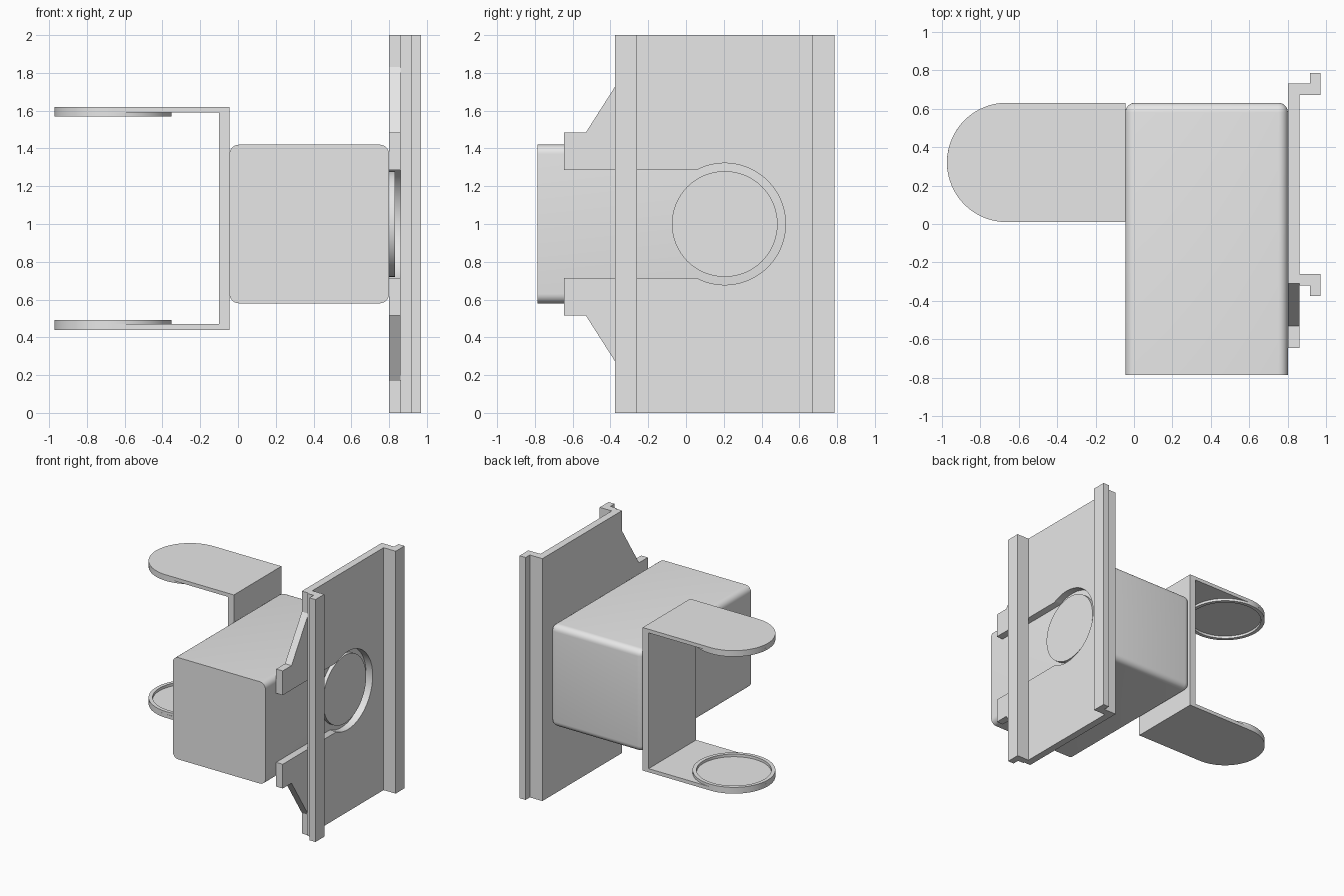
import bpy, bmesh
from math import cos, sin, radians, atan2, pi
from mathutils import Vector

cube = bpy.data.objects.get("Cube")
if cube:
    bpy.data.objects.remove(cube, do_unlink=True)

GREY = bpy.data.materials.new("plain grey")
GREY.use_nodes = True
GREY.diffuse_color = (0.8, 0.8, 0.8, 1)
GREY.node_tree.nodes["Principled BSDF"].inputs["Base Color"].default_value = (0.8, 0.8, 0.8, 1)


def finish(name, bm):
    bmesh.ops.recalc_face_normals(bm, faces=bm.faces)
    mesh = bpy.data.meshes.new(name)
    bm.to_mesh(mesh)
    bm.free()
    mesh.materials.append(GREY)
    obj = bpy.data.objects.new(name, mesh)
    bpy.context.collection.objects.link(obj)
    bpy.ops.object.select_all(action='DESELECT')
    obj.select_set(True)
    bpy.context.view_layer.objects.active = obj
    bpy.ops.object.shade_smooth_by_angle(angle=radians(30))
    return obj


def prism(name, outline, axis, start, end):
    """Extrude a flat outline along x (outline in y, z) or z (outline in x, y)."""
    place = (lambda a, b: (start, a, b)) if axis == 'x' else (lambda a, b: (a, b, start))
    step = Vector((end - start, 0, 0)) if axis == 'x' else Vector((0, 0, end - start))
    bm = bmesh.new()
    face = bm.faces.new([bm.verts.new(place(a, b)) for a, b in outline])
    made = bmesh.ops.extrude_face_region(bm, geom=[face], use_keep_orig=True)
    moved = [v for v in made["geom"] if isinstance(v, bmesh.types.BMVert)]
    bmesh.ops.translate(bm, verts=moved, vec=step)
    return finish(name, bm)


def arc(centre, radius, first, last, count):
    angles = [first + (last - first) * i / count for i in range(count + 1)]
    return [(centre[0] + radius * cos(a), centre[1] + radius * sin(a)) for a in angles]


def ring(name, centre, inner, outer, low, high, count=64):
    bm = bmesh.new()
    loops = []
    for r, z in ((inner, low), (outer, low), (outer, high), (inner, high)):
        loops.append([bm.verts.new((x, y, z)) for x, y in arc(centre, r, 0, 2 * pi, count)[:-1]])
    for k in range(4):
        a, b = loops[k], loops[(k + 1) % 4]
        for i in range(count):
            j = (i + 1) % count
            bm.faces.new((a[i], a[j], b[j], b[i]))
    return finish(name, bm)


# Main body: rounded everywhere except around the flat front
bm = bmesh.new()
bmesh.ops.create_cube(bm, size=1)
low, high = Vector((-0.045, -0.785, 0.58)), Vector((0.80, 0.63, 1.42))
for v in bm.verts:
    v.co = Vector([(l + h) / 2 + c * (h - l) for l, h, c in zip(low, high, v.co)])
front_y = low.y + 0.01
rounded = [e for e in bm.edges if any(v.co.y > front_y for v in e.verts)]
bmesh.ops.bevel(bm, geom=rounded, offset=0.05, segments=6, profile=0.5, affect='EDGES')
finish("main_body", bm)

# Side plate: keyhole slot open to the front, with two tapered tabs
hub = (0.205, 1.0)
slot = 0.285
corner = atan2(slot, -0.15)
upper = [(0.73, 2), (-0.31, 2), (-0.31, 1.83), (-0.53, 1.485),
         (-0.645, 1.485), (-0.645, 1 + slot)]
lower = [(y, 2 - z) for y, z in reversed(upper)]
prism("side_plate", upper + arc(hub, 0.322, corner, -corner, 64) + lower, 'x', 0.80, 0.86)

# Round button inside the keyhole
prism("round_button", arc(hub, 0.28, 0, 2 * pi, 64)[:-1], 'x', 0.79, 0.83)

# Stepped rails along both plate edges
rail = [(0.86, 0.67), (0.97, 0.67), (0.97, 0.785), (0.915, 0.785), (0.915, 0.73), (0.86, 0.73)]
prism("back_rail", rail, 'z', 0, 2)
prism("front_rail", [(x, 2 * hub[0] - y) for x, y in rail], 'z', 0, 2)

# Bracket: upright wall and two round-ended arms with rims on their inner faces
wall = [(-0.10, 0.01), (-0.045, 0.01), (-0.045, 0.63), (-0.10, 0.63)]
prism("bracket_wall", wall, 'z', 0.47, 1.59)
pad = (-0.662, 0.32)
arm = [(-0.045, 0.63)] + arc(pad, 0.31, pi / 2, 3 * pi / 2, 40) + [(-0.045, 0.01)]
for name, outside, inside, rim in (("upper", 1.62, 1.59, 1.57), ("lower", 0.44, 0.47, 0.492)):
    prism(name + "_arm", arm, 'z', inside, outside)
    ring(name + "_arm_rim", pad, 0.28, 0.31, min(inside, rim), max(inside, rim))
